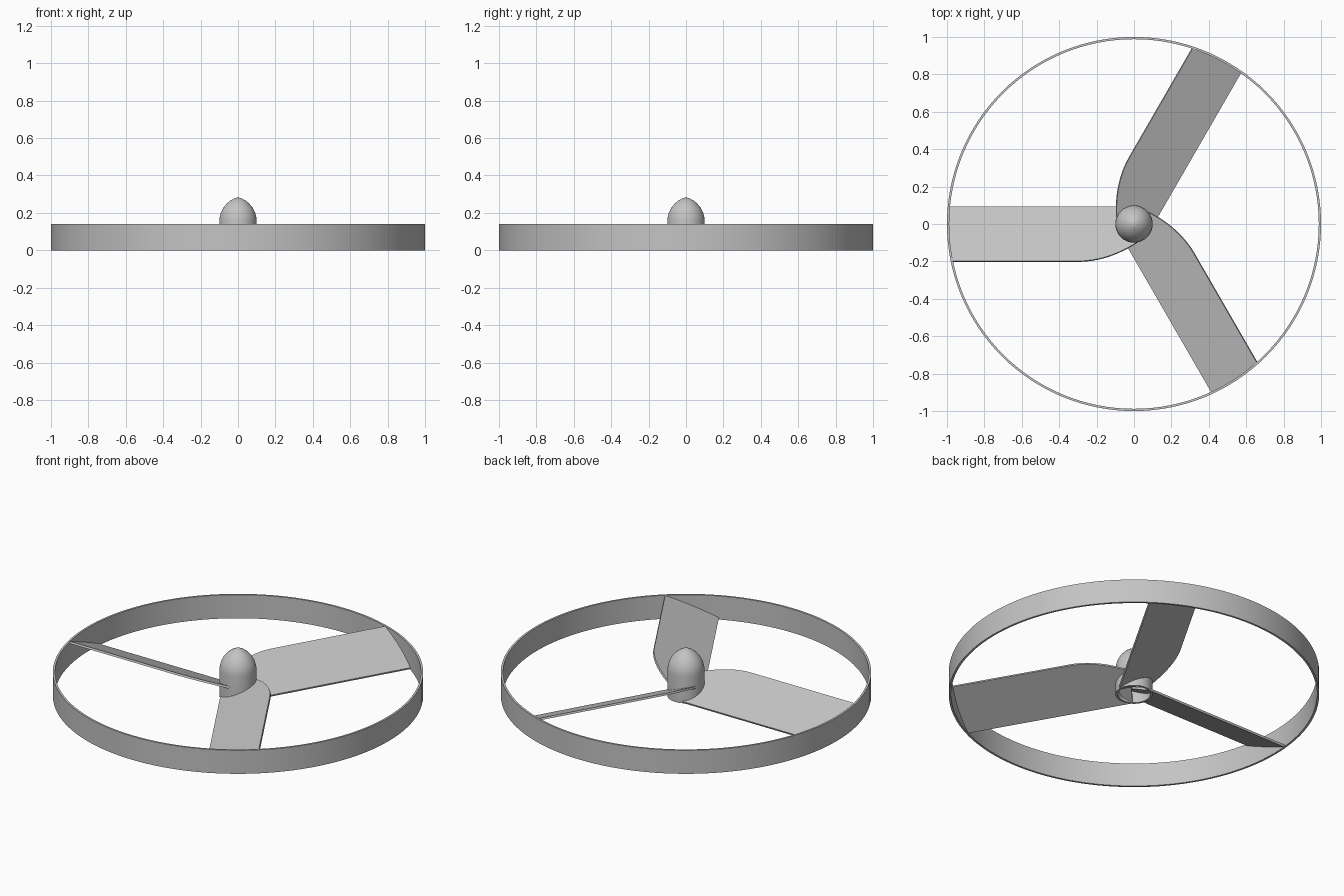
import bpy, bmesh, math
from mathutils import Matrix, Vector

old = bpy.data.objects.get("Cube")
if old:
    bpy.data.objects.remove(old, do_unlink=True)

grey = bpy.data.materials.new("plain grey")
grey.use_nodes = True
COLOUR = (0.55, 0.55, 0.55, 1)
grey.diffuse_color = COLOUR
grey.node_tree.nodes["Principled BSDF"].inputs["Base Color"].default_value = COLOUR


def finish(bm, name):
    """Turn a bmesh into a smooth-shaded object with sharp edges kept."""
    bmesh.ops.recalc_face_normals(bm, faces=bm.faces)
    mesh = bpy.data.meshes.new(name)
    bm.to_mesh(mesh)
    bm.free()
    mesh.materials.append(grey)
    obj = bpy.data.objects.new(name, mesh)
    bpy.context.collection.objects.link(obj)
    bpy.ops.object.select_all(action='DESELECT')
    obj.select_set(True)
    bpy.context.view_layer.objects.active = obj
    bpy.ops.object.shade_smooth_by_angle(angle=math.radians(30))
    return obj


def lathe(name, profile, steps, closed):
    """Revolve (radius, z) points around the z axis."""
    bm = bmesh.new()
    verts = [bm.verts.new((r, 0, z)) for r, z in profile]
    edges = [bm.edges.new(pair) for pair in zip(verts, verts[1:])]
    if closed:
        edges.append(bm.edges.new((verts[-1], verts[0])))
    bmesh.ops.spin(bm, geom=verts + edges, cent=(0, 0, 0), axis=(0, 0, 1),
                   angle=math.tau, steps=steps, use_duplicate=False)
    bmesh.ops.remove_doubles(bm, verts=bm.verts, dist=0.0001)
    return finish(bm, name)


# Outer ring: a thin tall band
lathe("outer_ring", [(1, 0), (1, 0.14), (0.988, 0.14), (0.988, 0)], 128, True)

# Hub: hollow cap, open below, with a slightly pointed dome
outer = [(0.1, 0), (0.1, 0.16), (0.097, 0.183), (0.09, 0.205), (0.078, 0.228),
         (0.06, 0.25), (0.04, 0.266), (0.02, 0.277), (0, 0.284)]
inner = [(max(r - 0.012, 0), max(z - 0.014, 0)) for r, z in outer if r > 0.02]
lathe("hub", outer[::-1] + inner + [(0, 0.265)], 48, False)

# Blades: tilted flat plates, rounded at the root, cut to the ring at the tip
LEAD, TRAIL, THICK = -0.2, 0.09, 0.012
Z_LEAD, Z_TRAIL = 0.134, 0.006


def on_plane(x, y):
    t = (y - LEAD) / (TRAIL - LEAD)
    return Vector((x, y, Z_LEAD + t * (Z_TRAIL - Z_LEAD)))


def blade_outline():
    points = []
    for i in range(13):                      # rounded root of the leading edge
        t = i / 12
        a, b, c = (1 - t) ** 2, 2 * t * (1 - t), t * t
        points.append((-0.3 * a - 0.14 * b + 0.015 * c, LEAD * (a + b) - 0.1 * c))
    points.append((-0.04, TRAIL))
    for i in range(13):                      # tip follows the ring
        y = TRAIL + (LEAD - TRAIL) * i / 12
        points.append((-math.sqrt(0.99 ** 2 - y * y), y))
    return points


for k in range(3):
    bm = bmesh.new()
    face = bm.faces.new([bm.verts.new(on_plane(x, y)) for x, y in blade_outline()])
    face.normal_update()
    offset = face.normal * THICK
    bmesh.ops.translate(bm, verts=bm.verts, vec=-offset / 2)
    result = bmesh.ops.extrude_face_region(bm, geom=[face], use_keep_orig=True)
    moved = [v for v in result["geom"] if isinstance(v, bmesh.types.BMVert)]
    bmesh.ops.translate(bm, verts=moved, vec=offset)
    bmesh.ops.rotate(bm, verts=bm.verts, cent=(0, 0, 0),
                     matrix=Matrix.Rotation(k * math.tau / 3, 3, 'Z'))
    finish(bm, f"blade_{k + 1}")
